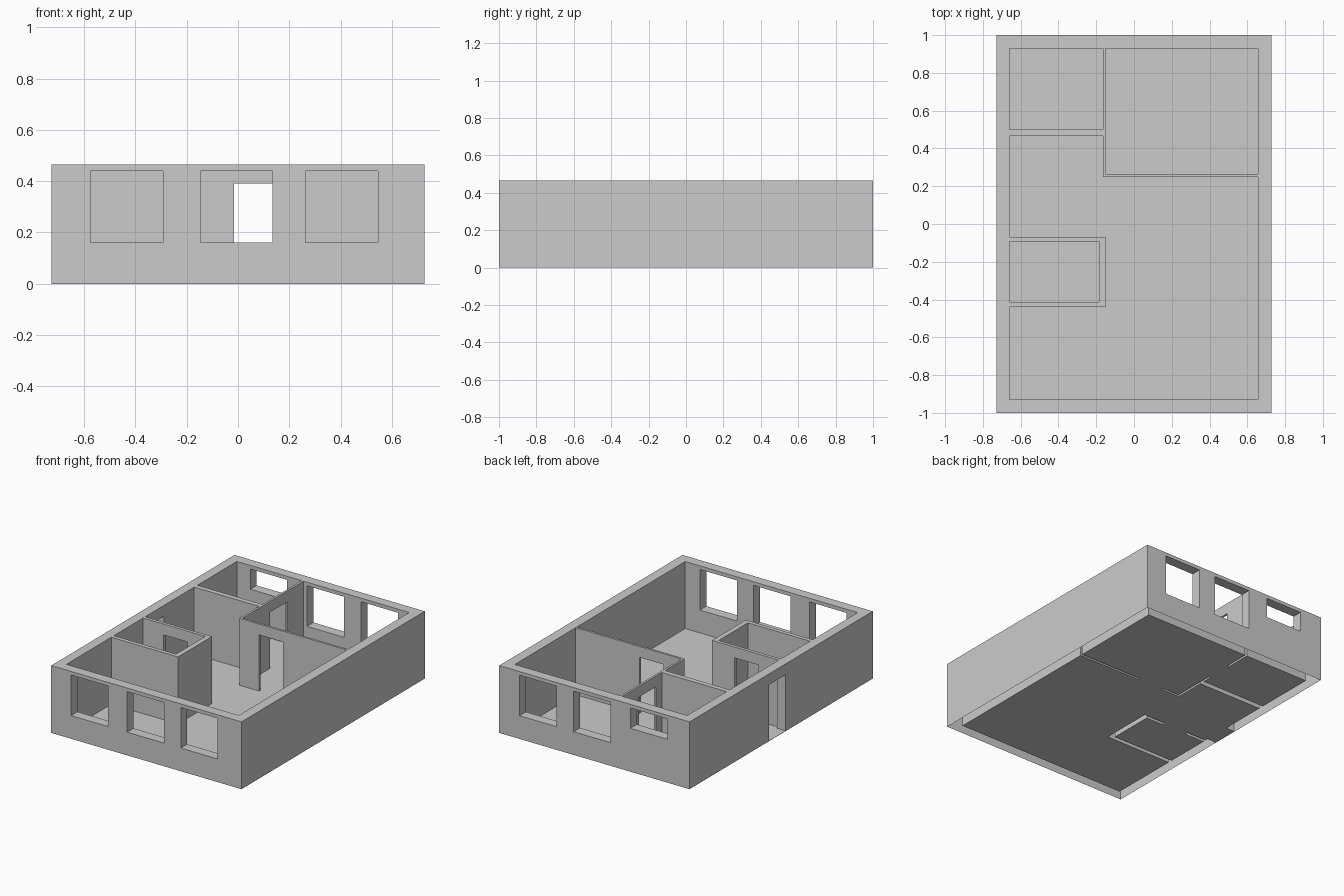
import bpy, bmesh

if "Cube" in bpy.data.objects:
    bpy.data.objects.remove(bpy.data.objects["Cube"])

W, H, F = 0.727, 0.465, 0.002   # half width, wall height, floor level
DOOR, SILL, HEAD = 0.39, 0.16, 0.44


def prism(name, outline, z0, z1):
    """Extrude a plan outline (counter-clockwise) from z0 to z1."""
    bm = bmesh.new()
    face = bm.faces.new([bm.verts.new((x, y, z0)) for x, y in outline])
    ext = bmesh.ops.extrude_face_region(bm, geom=[face], use_keep_orig=True)
    for v in ext["geom"]:
        if isinstance(v, bmesh.types.BMVert):
            v.co.z = z1
    bmesh.ops.recalc_face_normals(bm, faces=bm.faces[:])
    me = bpy.data.meshes.new(name)
    bm.to_mesh(me)
    bm.free()
    ob = bpy.data.objects.new(name, me)
    bpy.context.collection.objects.link(ob)
    return ob


def rect(x0, x1, y0, y1):
    return [(x0, y0), (x1, y0), (x1, y1), (x0, y1)]


# Solid house block
house = prism("house_shell", rect(-W, W, -1, 1), 0, H)
cutters = []


def cut(name, outline, z0, z1):
    c = prism(name, outline, z0, z1)
    c.hide_render = True
    m = house.modifiers.new(name, "BOOLEAN")
    m.operation, m.solver, m.object = "DIFFERENCE", "EXACT", c
    cutters.append(c)


# Rooms
living = [(-.66, -.93), (.657, -.93), (.657, .25), (-.165, .25), (-.165, .465),
          (-.66, .465), (-.66, -.07), (-.15, -.07), (-.15, -.44), (-.66, -.44)]
cut("living_room", living, F, 1)
cut("bedroom", rect(-.15, .657, .265, .93), F, 1)
cut("back_room", rect(-.66, -.165, .5, .93), F, 1)
cut("small_room", rect(-.66, -.185, -.412, -.093), F, 1)

# Doors
cut("entrance_door", rect(-.8, -.6, -.05, .135), F, DOOR)
cut("bedroom_door", rect(-.015, .17, .23, .29), F, DOOR)
cut("back_room_door", rect(-.19, -.12, .565, .75), F, DOOR)
cut("small_room_door", rect(-.505, -.32, -.12, -.05), F, DOOR)

# Front and back windows
for i, x in enumerate((-.575, -.147, .263)):
    cut(f"front_window_{i}", rect(x, x + .282, -1.1, -.9), SILL, HEAD)
for i, (x, sill) in enumerate(((-.557, .30), (-.124, SILL), (.29, SILL))):
    cut(f"back_window_{i}", rect(x, x + .282, .9, 1.1), sill, HEAD)

# Bake the cuts
dg = bpy.context.evaluated_depsgraph_get()
mesh = bpy.data.meshes.new_from_object(house.evaluated_get(dg))
house.modifiers.clear()
house.data = mesh
for c in cutters:
    bpy.data.objects.remove(c)

# Open underside: only the room floors remain, walls are hollow below
bm = bmesh.new()
bm.from_mesh(mesh)
under = [f for f in bm.faces if all(v.co.z < 1e-4 for v in f.verts)]
bmesh.ops.delete(bm, geom=under, context="FACES")
bm.to_mesh(mesh)
bm.free()
